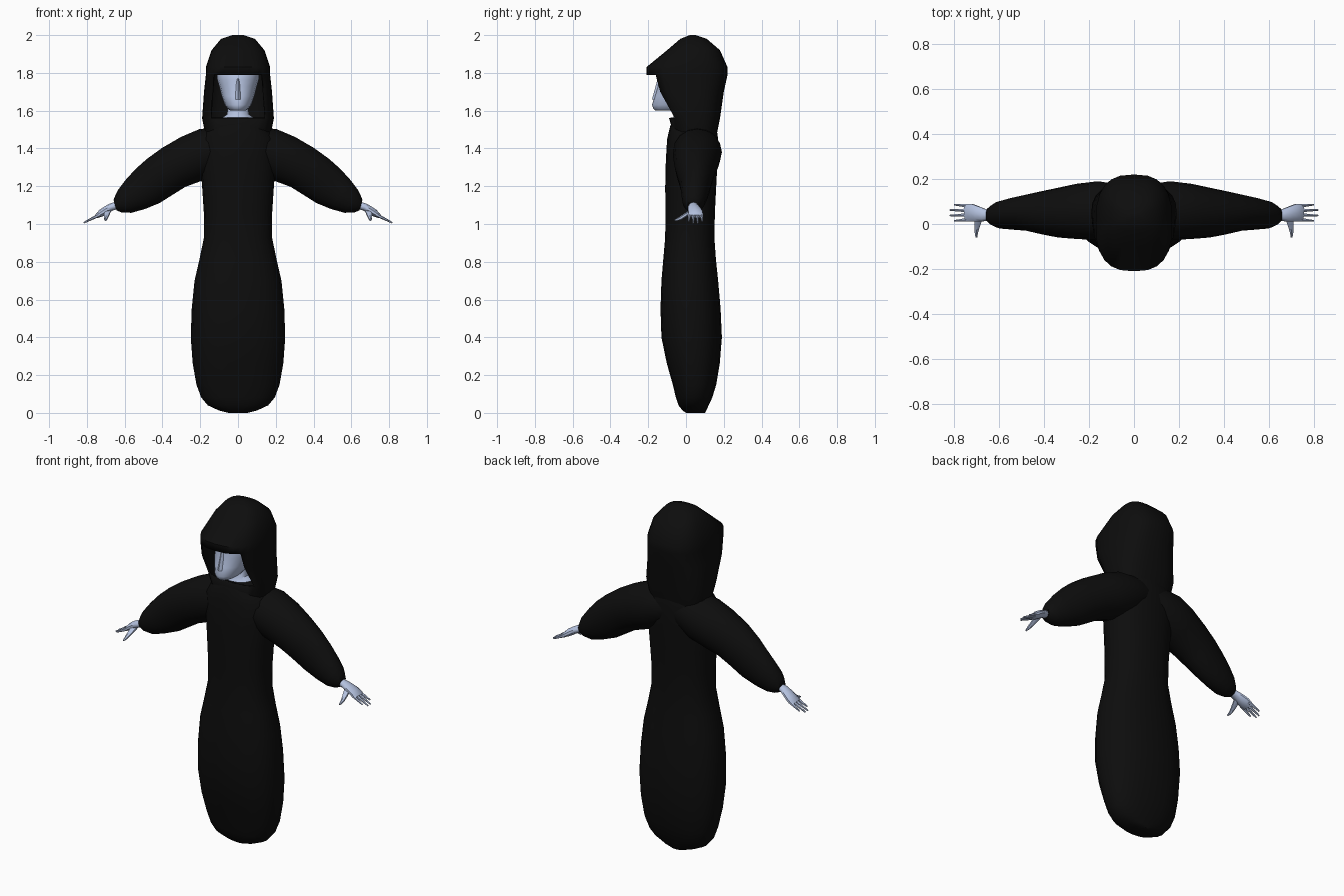
import bpy, bmesh, math
from mathutils import Vector

cube = bpy.data.objects.get("Cube")
if cube:
    bpy.data.objects.remove(cube, do_unlink=True)


def material(name, red, green, blue):
    colour = (red, green, blue, 1)
    mat = bpy.data.materials.new(name)
    mat.use_nodes = True
    mat.diffuse_color = colour
    shader = mat.node_tree.nodes["Principled BSDF"]
    shader.inputs["Base Color"].default_value = colour
    shader.inputs["Roughness"].default_value = 0.8
    return mat


black = material("black cloth", 0.004, 0.004, 0.004)
skin = material("pale blue skin", 0.46, 0.54, 0.74)


def refine(rows):
    """Add a smooth in-between row in every span of a profile."""
    result = [rows[0]]
    for i in range(len(rows) - 1):
        before, start = rows[max(i - 1, 0)], rows[i]
        end, after = rows[i + 1], rows[min(i + 2, len(rows) - 1)]
        middle = tuple((9 * (p + q) - (o + r)) / 16
                       for o, p, q, r in zip(before, start, end, after))
        result += [middle, end]
    return result


def loft(name, mat, rings, sides, power=1.0, is_open=None):
    """Skin rings of (centre, half axis across, half axis deep), leaving out open faces."""
    bm = bmesh.new()

    def soften(value):
        return math.copysign(abs(value) ** power, value)

    loops = []
    for centre, across, deep in rings:
        angles = [math.tau * j / sides for j in range(sides)]
        loops.append([bm.verts.new(centre + across * soften(math.sin(a))
                                   - deep * soften(math.cos(a))) for a in angles])
    for i, (lower, upper) in enumerate(zip(loops, loops[1:])):
        for j in range(sides):
            if is_open and is_open(i, j):
                continue
            k = (j + 1) % sides
            bm.faces.new((lower[j], lower[k], upper[k], upper[j]))
    bm.faces.new(loops[0])
    bm.faces.new(loops[-1])
    bmesh.ops.recalc_face_normals(bm, faces=bm.faces[:])

    mesh = bpy.data.meshes.new(name)
    bm.to_mesh(mesh)
    bm.free()
    mesh.materials.append(mat)
    obj = bpy.data.objects.new(name, mesh)
    bpy.context.collection.objects.link(obj)
    bpy.ops.object.select_all(action="DESELECT")
    obj.select_set(True)
    bpy.context.view_layer.objects.active = obj
    bpy.ops.object.shade_smooth_by_angle(angle=math.radians(45))
    return obj


def upright(rows):
    """Level rings from (height, half width, front, back)."""
    return [(Vector((0, (front + back) / 2, height)),
             Vector((width, 0, 0)),
             Vector((0, (back - front) / 2, 0)))
            for height, width, front, back in rows]


def limb_rings(rows, side):
    """Rings square to a path of (x, y, z, half width, half thickness)."""
    points = [Vector(row[:3]) for row in rows]
    rings = []
    for i, (point, row) in enumerate(zip(points, rows)):
        along = points[min(i + 1, len(points) - 1)] - points[max(i - 1, 0)]
        normal = along.cross(side).normalized()
        across = normal.cross(along).normalized()
        rings.append((point, across * row[3], normal * row[4]))
    return rings


# Robe: closed sack below, waist, chest and collar
robe_profile = [
    (0, 0.05, 0, 0.1),
    (0.04, 0.16, -0.04, 0.12),
    (0.15, 0.22, -0.07, 0.16),
    (0.4, 0.25, -0.13, 0.19),
    (0.7, 0.23, -0.13, 0.17),
    (0.93, 0.18, -0.11, 0.15),
    (1.2, 0.19, -0.11, 0.16),
    (1.45, 0.2, -0.1, 0.17),
    (1.55, 0.1, -0.07, 0.15)]
loft("robe", black, upright(refine(robe_profile)), 20, power=0.85)

# Hood: squarish shell with the lower front left open
hood_profile = [
    (1.46, 0.17, -0.06, 0.16),
    (1.56, 0.19, -0.09, 0.18),
    (1.7, 0.18, -0.18, 0.2),
    (1.79, 0.17, -0.21, 0.22),
    (1.83, 0.17, -0.21, 0.22),
    (1.92, 0.14, -0.1, 0.18),
    (1.98, 0.09, -0.03, 0.11),
    (2, 0.03, 0.02, 0.05)]
hood_sides = 24
hood = loft("hood", black, upright(hood_profile), hood_sides, power=0.75,
            is_open=lambda i, j: i in (1, 2) and min(j, hood_sides - 1 - j) < 3)
cloth = hood.modifiers.new("cloth thickness", "SOLIDIFY")
cloth.thickness = 0.01
cloth.offset = -1

# Head, nose and neck inside the hood
head_profile = [
    (1.6, 0.04, -0.16, 0),
    (1.63, 0.07, -0.18, 0.04),
    (1.73, 0.1, -0.15, 0.1),
    (1.8, 0.11, -0.14, 0.12),
    (1.9, 0.06, -0.06, 0.08)]
loft("head", skin, upright(refine(head_profile)), 16)
nose_profile = [(1.66, 0.02, -0.18, -0.1), (1.77, 0.01, -0.15, -0.1)]
loft("nose", skin, upright(nose_profile), 8)
neck_profile = [(1.56, 0.09, -0.07, 0.07), (1.58, 0.06, -0.06, 0.06), (1.66, 0.05, -0.06, 0.06)]
loft("neck", skin, upright(neck_profile), 14)

# Arms: every part is described for the left and mirrored for the right
sideways, forward = Vector((1, 0, 0)), Vector((0, 1, 0))
sleeve_path = [
    (0.02, 0.05, 1.42, 0.11, 0.09),
    (0.16, 0.06, 1.38, 0.13, 0.13),
    (0.34, 0.05, 1.3, 0.11, 0.12),
    (0.48, 0.05, 1.2, 0.08, 0.11),
    (0.6, 0.04, 1.12, 0.06, 0.07),
    (0.65, 0.04, 1.1, 0.03, 0.03)]
palm_path = [
    (0.63, 0.04, 1.1, 0.02, 0.02),
    (0.67, 0.04, 1.09, 0.03, 0.02),
    (0.72, 0.05, 1.06, 0.04, 0.02),
    (0.75, 0.05, 1.04, 0.04, 0.01)]
thumb_path = [
    (0.69, 0.03, 1.07, 0.02, 0.01),
    (0.7, -0.03, 1.03, 0.01, 0.01),
    (0.7, -0.06, 1.02, 0.004, 0.004)]
fingers = ("index_finger", "middle_finger", "ring_finger", "little_finger")

for label, mirror in (("left", 1), ("right", -1)):
    def limb(part, mat, path, sides, side=forward):
        rows = [(mirror * x, *rest) for x, *rest in refine(path)]
        loft(f"{label}_{part}", mat, limb_rings(rows, side), sides)

    limb("sleeve", black, sleeve_path, 16)
    limb("palm", skin, palm_path, 10)
    limb("thumb", skin, thumb_path, 6, side=sideways)
    # Spread fingers, longest in the middle, sloping down along the arm
    for i, finger in enumerate(fingers):
        offset = i - 1.5
        length = 0.09 - 0.01 * offset ** 2
        knuckle = 0.05 + 0.02 * offset
        tip = knuckle + 0.004 * offset
        limb(finger, skin, [
            (0.73, knuckle, 1.05, 0.01, 0.01),
            (0.73 + length, tip, 1.05 - length / 2, 0.004, 0.004)], 6)
